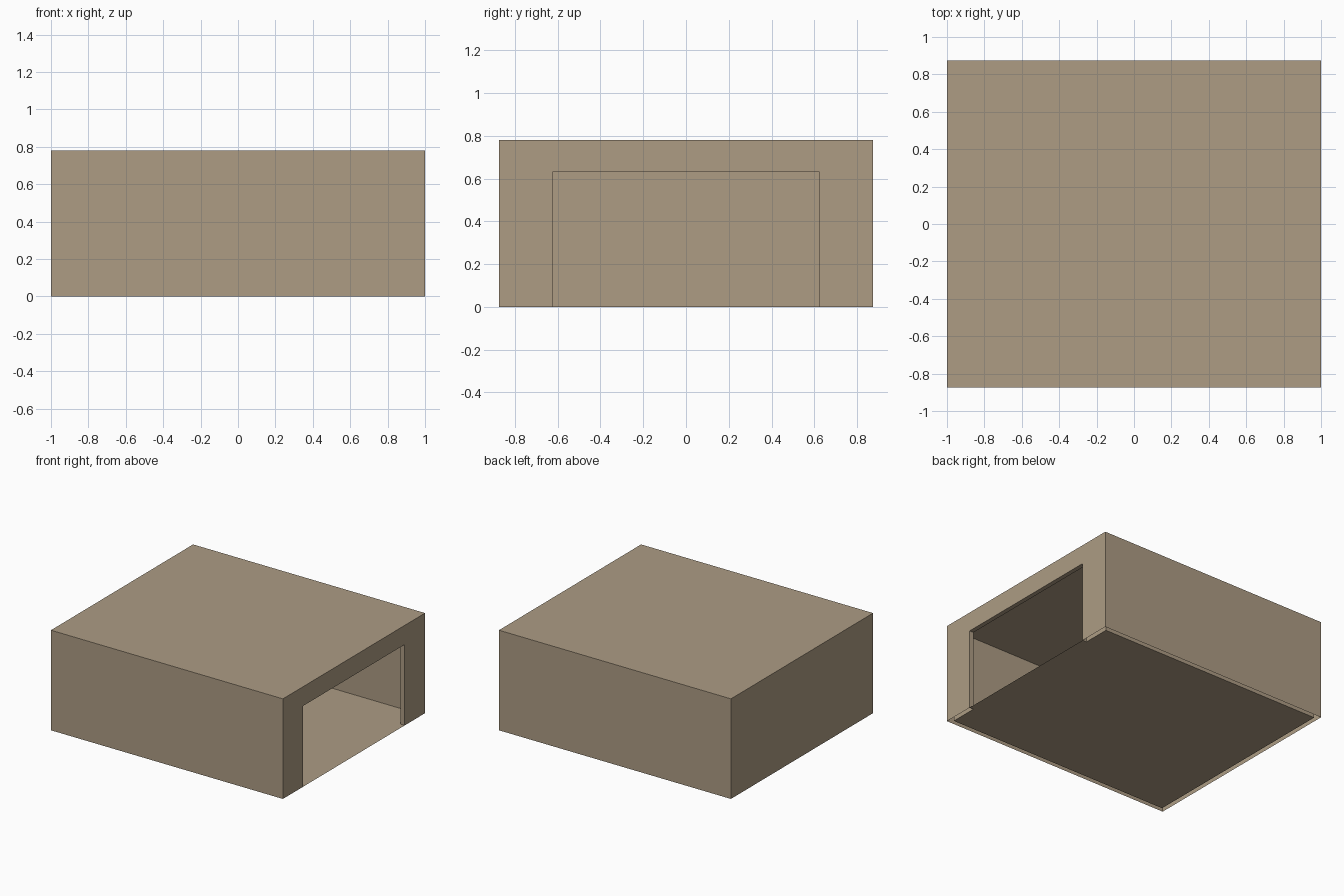
import bpy, bmesh
from mathutils import Matrix, Vector

if "Cube" in bpy.data.objects:
    bpy.data.objects.remove(bpy.data.objects["Cube"])

L, W, H = 2.0, 1.75, 0.78        # outer length, width, height
T = 0.035                        # wall thickness
DOOR_W, DOOR_H = 1.25, 0.63      # opening in the right wall

tan = bpy.data.materials.new("warm tan")
tan.diffuse_color = (0.417, 0.333, 0.231, 1)
tan.use_nodes = True
tan.node_tree.nodes["Principled BSDF"].inputs["Base Color"].default_value = tan.diffuse_color


def box(lx, ly, lz, cx=0.0):
    """bmesh box standing on z = 0."""
    bm = bmesh.new()
    bmesh.ops.create_cube(bm, size=1, matrix=Matrix.Translation((cx, 0, lz / 2))
                          @ Matrix.Diagonal((lx, ly, lz, 1)))
    bm.normal_update()
    return bm


def drop(bm, *directions):
    """Remove the faces that look along the given directions."""
    faces = [f for f in bm.faces
             if any(f.normal.dot(Vector(d)) > 0.9 for d in directions)]
    bmesh.ops.delete(bm, geom=faces, context='FACES')


def door_wall(bm, x, ly, lz):
    """Right-hand wall with the doorway cut out of it."""
    a, d = ly / 2, DOOR_W / 2
    pts = [(-a, 0), (-d, 0), (-d, DOOR_H), (d, DOOR_H),
           (d, 0), (a, 0), (a, lz), (-a, lz)]
    bm.faces.new([bm.verts.new((x, y, z)) for y, z in pts])
    bmesh.ops.remove_doubles(bm, verts=bm.verts, dist=1e-5)


def finish(bm, name, inward=False):
    if inward:
        bmesh.ops.reverse_faces(bm, faces=bm.faces)
    me = bpy.data.meshes.new(name)
    bm.to_mesh(me)
    bm.free()
    me.materials.append(tan)
    bpy.context.collection.objects.link(bpy.data.objects.new(name, me))


# Outer shell: walls and roof, open underneath
bm = box(L, W, H)
drop(bm, (1, 0, 0), (0, 0, -1))
door_wall(bm, L / 2, W, H)
finish(bm, "outer_shell")

# Inner room: lining walls, ceiling and floor
bm = box(L - 2 * T, W - 2 * T, H - T)
drop(bm, (1, 0, 0))
door_wall(bm, L / 2 - T, W - 2 * T, H - T)
finish(bm, "inner_room", inward=True)

# Doorway reveal: jambs, lintel underside and threshold
bm = box(T, DOOR_W, DOOR_H, L / 2 - T / 2)
drop(bm, (1, 0, 0), (-1, 0, 0))
finish(bm, "doorway_reveal", inward=True)
